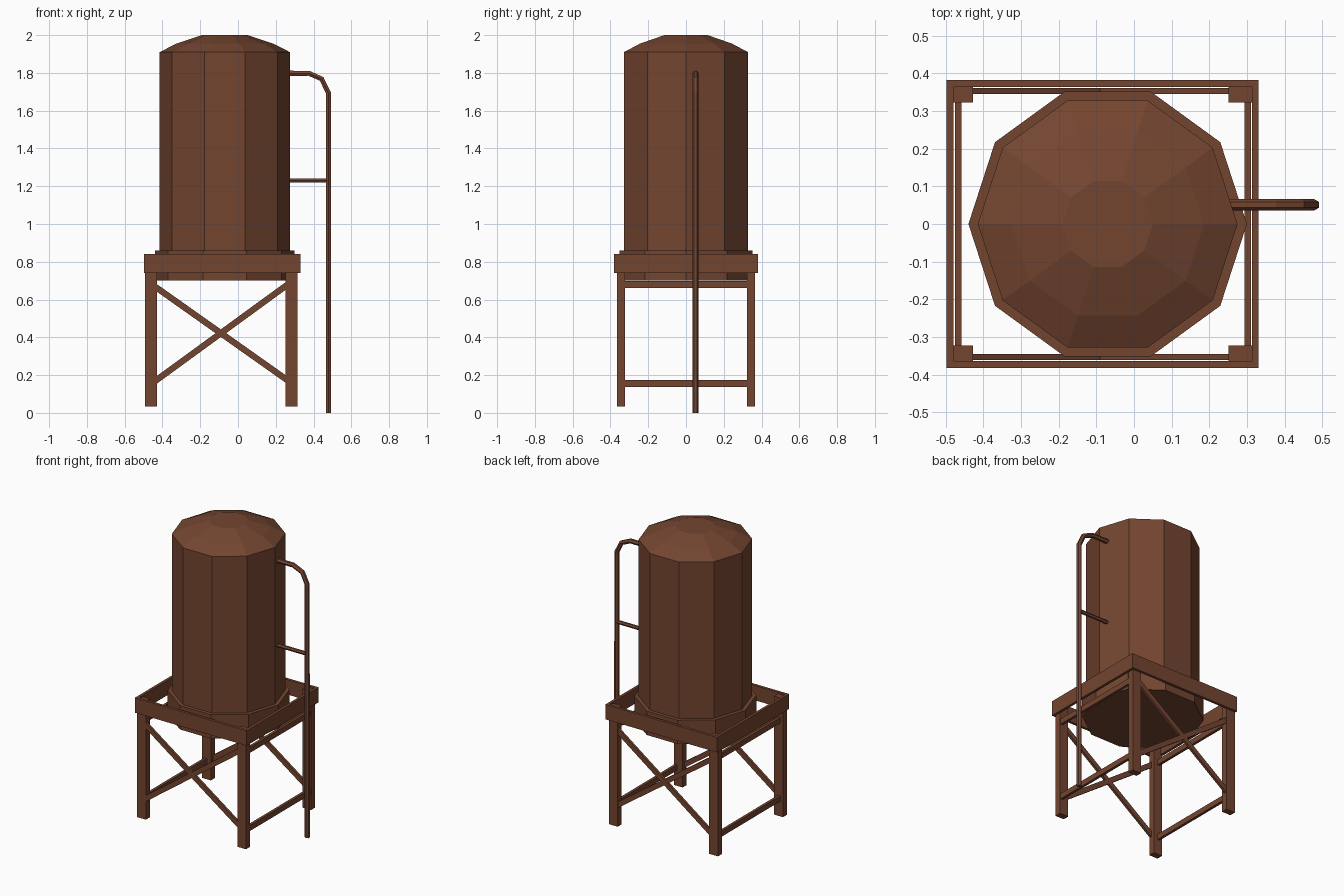
import bpy
import bmesh
from math import cos, sin, pi
from mathutils import Vector, Matrix

cube = bpy.data.objects.get("Cube")
if cube:
    bpy.data.objects.remove(cube, do_unlink=True)

rust = bpy.data.materials.new("rust_brown")
rust.use_nodes = True
RUST = (0.175, 0.060, 0.030, 1)
rust.diffuse_color = RUST
rust.node_tree.nodes["Principled BSDF"].inputs["Base Color"].default_value = RUST


def finish(name, bm):
    bmesh.ops.recalc_face_normals(bm, faces=bm.faces)
    mesh = bpy.data.meshes.new(name)
    bm.to_mesh(mesh)
    bm.free()
    mesh.materials.append(rust)
    obj = bpy.data.objects.new(name, mesh)
    bpy.context.collection.objects.link(obj)
    return obj


def box(name, low, high):
    low, high = Vector(low), Vector(high)
    bm = bmesh.new()
    bmesh.ops.create_cube(bm, size=1, matrix=Matrix.Translation((low + high) / 2)
                          @ Matrix.Diagonal((*(high - low), 1)))
    return finish(name, bm)


def lathe(name, profile, x, sides):
    """Stack of (radius, height) rings, closed at both ends."""
    bm = bmesh.new()
    rings = [[bm.verts.new((x + r * cos(2 * pi * i / sides), r * sin(2 * pi * i / sides), z))
              for i in range(sides)] for r, z in profile]
    for a, b in zip(rings, rings[1:]):
        for i in range(sides):
            j = (i + 1) % sides
            bm.faces.new((a[i], a[j], b[j], b[i]))
    bm.faces.new(rings[0])
    bm.faces.new(rings[-1])
    return finish(name, bm)


def strut(name, start, end, width, depth):
    """Bar in an xz plane, with its depth along y."""
    start, end = Vector(start), Vector(end)
    along = (end - start).normalized()
    across = along.cross(Vector((0, 1, 0)))
    turn = Matrix((along, (0, 1, 0), across)).transposed().to_4x4()
    bm = bmesh.new()
    bmesh.ops.create_cube(bm, size=1, matrix=Matrix.Translation((start + end) / 2) @ turn
                          @ Matrix.Diagonal(((end - start).length, depth, width, 1)))
    return finish(name, bm)


def pipe(name, points, radius):
    curve = bpy.data.curves.new(name, "CURVE")
    curve.dimensions = "3D"
    curve.bevel_depth = radius
    curve.bevel_resolution = 1
    curve.use_fill_caps = True
    spline = curve.splines.new("POLY")
    spline.points.add(len(points) - 1)
    for point, co in zip(spline.points, points):
        point.co = (*co, 1)
    spline.use_smooth = False
    curve.materials.append(rust)
    obj = bpy.data.objects.new(name, curve)
    bpy.context.collection.objects.link(obj)
    return obj


# Tank with domed lid, and the wider collar it sits in
TANK_X = -0.07
lathe("tank", [(0.345, 0.72), (0.345, 1.91), (0.256, 1.955), (0.12, 2.0)], TANK_X, 10)
lathe("tank_collar", [(0.37, 0.70), (0.37, 0.86)], TANK_X, 10)

# Rectangular frame around the collar
LEFT, RIGHT, DEPTH, BEAM = -0.498, 0.331, 0.382, 0.018
LOW, HIGH = 0.74, 0.84
for name, s in (("front", -1), ("back", 1)):
    ys = sorted((s * DEPTH, s * (DEPTH - BEAM)))
    box(name + "_beam", (LEFT, ys[0], LOW), (RIGHT, ys[1], HIGH))
for name, x in (("right", LEFT), ("left", RIGHT - BEAM)):
    box(name + "_beam", (x, BEAM - DEPTH, LOW), (x + BEAM, DEPTH - BEAM, HIGH))

# Legs, crossed braces on front and back, rails on the sides
LEG_X = {"right": (-0.493, -0.428), "left": (0.251, 0.315)}
RAIL_X = {"right": -0.476, "left": 0.293}
for end, s in (("front", -1), ("back", 1)):
    ys = sorted((s * 0.323, s * 0.3655))
    for side, (x0, x1) in LEG_X.items():
        box(f"{end}_{side}_leg", (x0, ys[0], 0.035), (x1, ys[1], 0.83))
    y = s * 0.353
    strut(end + "_rising_brace", (-0.46, y, 0.153), (0.28, y, 0.692), 0.033, 0.016)
    strut(end + "_falling_brace", (-0.46, y, 0.683), (0.28, y, 0.16), 0.033, 0.016)
for side, x in RAIL_X.items():
    for level, z in (("lower", 0.138), ("upper", 0.662)):
        box(f"{side}_{level}_rail", (x, -0.34, z), (x + 0.018, 0.34, z + 0.037))

# Drain pipe with a bent top and a bracket to the tank
PIPE_Y = 0.051
pipe("drain_pipe", [(x, PIPE_Y, z) for x, z in
                    ((0.25, 1.798), (0.375, 1.798), (0.443, 1.768), (0.478, 1.695), (0.478, 0))], 0.0155)
pipe("pipe_bracket", [(0.25, PIPE_Y, 1.23), (0.478, PIPE_Y, 1.23)], 0.0125)
